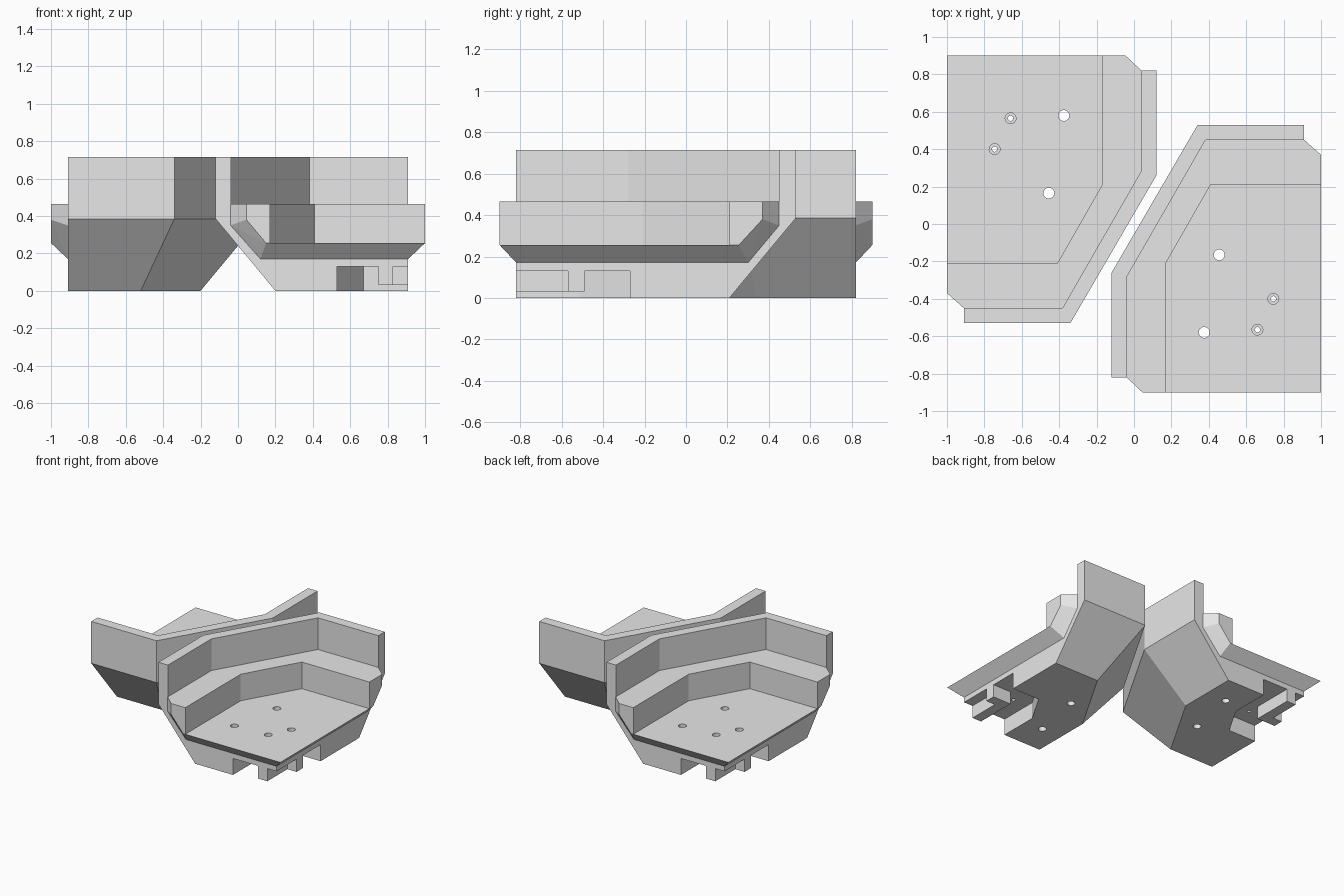
import bpy, bmesh, math

if "Cube" in bpy.data.objects:
    bpy.data.objects.remove(bpy.data.objects["Cube"])

grey = bpy.data.materials.new("light_grey")
grey.diffuse_color = (0.8, 0.8, 0.8, 1)
grey.use_nodes = True
grey.node_tree.nodes["Principled BSDF"].inputs["Base Color"].default_value = grey.diffuse_color


def new_object(name, bm):
    bmesh.ops.recalc_face_normals(bm, faces=bm.faces)
    mesh = bpy.data.meshes.new(name)
    bm.to_mesh(mesh)
    bm.free()
    mesh.materials.append(grey)
    obj = bpy.data.objects.new(name, mesh)
    bpy.context.collection.objects.link(obj)
    return obj


def loft(name, levels):
    """Closed solid through matching outlines given as (z, [(x, y), ...])."""
    bm = bmesh.new()
    rings = [[bm.verts.new((x, y, z)) for x, y in pts] for z, pts in levels]
    n = len(rings[0])
    for a, b in zip(rings, rings[1:]):
        for i in range(n):
            j = (i + 1) % n
            bm.faces.new((a[i], a[j], b[j], b[i]))
    bm.faces.new(rings[0])
    bm.faces.new(rings[-1])
    return new_object(name, bm)


def prism(name, pts, z0, z1):
    return loft(name, [(z0, pts), (z1, pts)])


def cylinder(name, x, y, r, z0, z1, n=24):
    ring = [(x + r * math.cos(math.tau * i / n), y + r * math.sin(math.tau * i / n))
            for i in range(n)]
    return prism(name, ring, z0, z1)


def combine(target, tool, operation):
    mod = target.modifiers.new(operation, 'BOOLEAN')
    mod.operation = operation
    mod.solver = 'EXACT'
    mod.object = tool
    bpy.context.view_layer.objects.active = target
    bpy.ops.object.modifier_apply(modifier=mod.name)
    bpy.data.objects.remove(tool)


# Main body: tapered underside, upright outer wall
base = [(0.20, -0.82), (0.20, -0.34), (0.52, 0.21), (0.91, 0.21), (0.91, -0.82)]
rim = [(-0.12, -0.82), (-0.12, -0.26), (0.34, 0.53), (0.91, 0.53), (0.91, -0.82)]
body = loft("corner_bracket", [(0, base), (0.385, rim), (0.715, rim)])

# Flared lip along the two open sides
lip_points = [
    (-0.04, -0.82, 0.465), (-0.04, -0.82, 0.35), (0.12, -0.82, 0.17),
    (0.045, -0.90, 0.465), (0.045, -0.90, 0.38), (0.15, -0.90, 0.255),
    (0.91, 0.45, 0.465), (0.91, 0.45, 0.35), (0.91, 0.30, 0.17),
    (1.0, 0.37, 0.465), (1.0, 0.37, 0.38), (1.0, 0.255, 0.255),
    (1.0, -0.90, 0.465), (1.0, -0.90, 0.255), (0.91, -0.82, 0.17)]
bm = bmesh.new()
for p in lip_points:
    bm.verts.new(p)
bmesh.ops.convex_hull(bm, input=bm.verts[:])
bmesh.ops.dissolve_limit(bm, angle_limit=0.01, verts=bm.verts[:], edges=bm.edges[:])
combine(body, new_object("lip", bm), 'UNION')

# Upper shelf, floor and underside pocket
shelf = [(-0.037, -1.1), (-0.037, -0.28), (0.383, 0.45), (1.2, 0.45), (1.2, -1.1)]
floor = [(0.17, -1.1), (0.17, -0.21), (0.41, 0.21), (1.2, 0.21), (1.2, -1.1)]
pocket = [(0.53, -1.1), (0.53, -0.51), (0.67, -0.27), (1.2, -0.27), (1.2, -1.1)]
combine(body, prism("shelf_cut", shelf, 0.465, 1), 'DIFFERENCE')
combine(body, prism("floor_cut", floor, 0.255, 1), 'DIFFERENCE')
combine(body, prism("pocket_cut", pocket, -0.1, 0.13), 'DIFFERENCE')

# Plain bolt holes, then stepped screw holes
for x, y in [(0.455, -0.165), (0.375, -0.58)]:
    combine(body, cylinder("bolt_cut", x, y, 0.029, -0.1, 0.4), 'DIFFERENCE')
for x, y in [(0.745, -0.40), (0.66, -0.565)]:
    combine(body, cylinder("screw_cut", x, y, 0.014, -0.1, 0.4), 'DIFFERENCE')
    combine(body, cylinder("screw_head_cut", x, y, 0.029, 0.195, 0.4), 'DIFFERENCE')

# Angled locating rib hanging inside the pocket
rib = prism("locating_rib", [(0.75, -0.82), (0.75, -0.49), (0.91, -0.49),
                             (0.91, -0.57), (0.83, -0.57), (0.83, -0.82)], 0.03, 0.13)

# Second bracket: the same parts turned half way round
for obj in (body, rib):
    twin = obj.copy()
    twin.data = obj.data.copy()
    twin.name = "opposite_" + obj.name
    twin.rotation_euler.z = math.pi
    bpy.context.collection.objects.link(twin)
